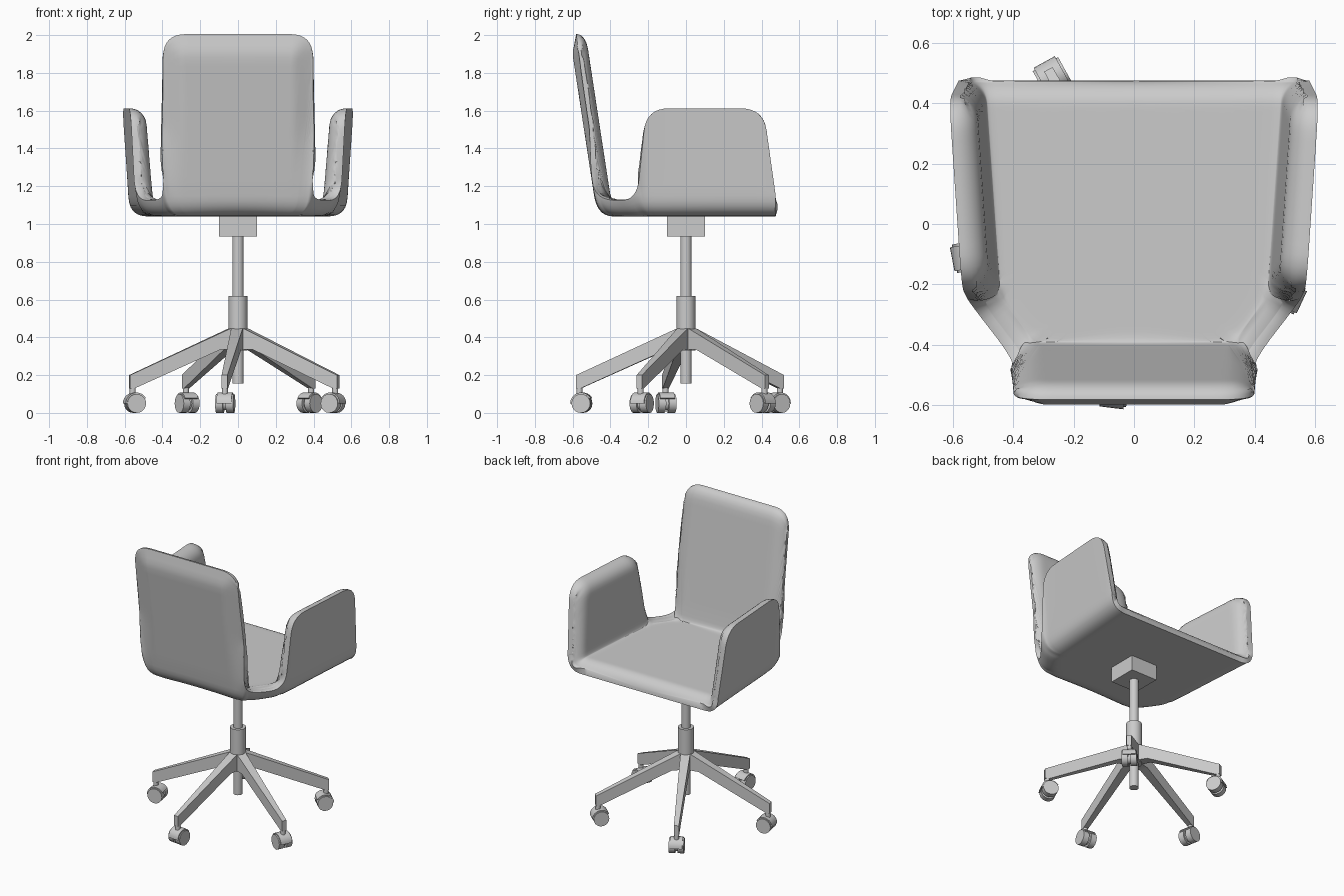
import bpy, bmesh, math
from mathutils import Vector, Matrix, kdtree

cube = bpy.data.objects.get("Cube")
if cube:
    bpy.data.objects.remove(cube, do_unlink=True)

grey = bpy.data.materials.new("plain grey")
grey.use_nodes = True
COLOR = (0.6, 0.6, 0.6, 1)
grey.diffuse_color = COLOR
grey.node_tree.nodes["Principled BSDF"].inputs["Base Color"].default_value = COLOR


def finish(bm, name, angle=35):
    bmesh.ops.recalc_face_normals(bm, faces=bm.faces)
    mesh = bpy.data.meshes.new(name)
    bm.to_mesh(mesh)
    bm.free()
    mesh.materials.append(grey)
    obj = bpy.data.objects.new(name, mesh)
    bpy.context.collection.objects.link(obj)
    bpy.ops.object.select_all(action='DESELECT')
    obj.select_set(True)
    bpy.context.view_layer.objects.active = obj
    bpy.ops.object.shade_smooth_by_angle(angle=math.radians(angle))
    return obj


def cylinder(name, radius, z0, z1, sides=24):
    bm = bmesh.new()
    bmesh.ops.create_cone(bm, cap_ends=True, segments=sides, radius1=radius, radius2=radius,
                          depth=z1 - z0, matrix=Matrix.Translation((0, 0, (z0 + z1) / 2)))
    return finish(bm, name)


def extrude_profile(bm, points, half_width):
    """Extrude an (r, z) outline along y; half_width is a function of r."""
    sides = [[bm.verts.new((r, s * half_width(r), z)) for r, z in points] for s in (-1, 1)]
    bm.faces.new(sides[0])
    bm.faces.new(sides[1][::-1])
    for i in range(len(points)):
        j = (i + 1) % len(points)
        bm.faces.new((sides[0][i], sides[1][i], sides[1][j], sides[0][j]))


def bend(a, corner, b, steps):
    """Points of a soft corner between a and b."""
    out = []
    for k in range(steps + 1):
        t = k / steps
        out.append(a * (1 - t) ** 2 + corner * (2 * t * (1 - t)) + b * t * t)
    return out


# ---- Shell: rim point (x, y, z) paired with the floor corner below it (x, y)
FLOOR, FRONT = 1.04, 0.475
THICK, ROLL = 0.085, 0.085
KEYS = [Vector(k) for k in (
    (0.58, FRONT, 1.15, 0.575, FRONT),
    (0.612, 0.41, 1.612, 0.57, 0.40),
    (0.57, -0.21, 1.612, 0.53, -0.17),
    (0.545, -0.26, 1.125, 0.52, -0.23),
    (0.405, -0.44, 1.125, 0.40, -0.41),
    (0.395, -0.50, 1.2, 0.37, -0.46),
    (0.395, -0.616, 2.0, 0.30, -0.47),
    (0.0, -0.616, 2.0, 0.0, -0.47))]


def rim_path(keys, radius, spacing):
    """Round the corners, then sample at even spacing along the rim."""
    pts = [keys[0]]
    for a, c, b in zip(keys, keys[1:], keys[2:]):
        la, lb = (a - c).xyz.length, (b - c).xyz.length
        pts += bend(c + (a - c) * min(radius / la, 0.45), c,
                    c + (b - c) * min(radius / lb, 0.45), 8)
    pts.append(keys[-1])
    path = []
    for a, b in zip(pts, pts[1:]):
        n = max(1, round((b - a).xyz.length / spacing))
        path += [a + (b - a) * (k / n) for k in range(n)]
    return path + [pts[-1]]


def column(key, mirror):
    """One rib of the shell: seat centre, soft floor corner, wall, rim."""
    rim = Vector(key[:3])
    corner = Vector((key[3], key[4], FLOOR))
    centre = Vector((0, FRONT + (key[4] - FRONT) * 0.6, FLOOR))
    wall, floor = rim - corner, centre - corner
    e = min(0.11, 0.9 * wall.length)
    a, b = corner + floor.normalized() * e, corner + wall.normalized() * e
    pts = [centre.lerp(a, k / 12) for k in range(12)] + bend(a, corner, b, 7)
    pts += [b.lerp(rim, 1 - (1 - k / 16) ** 2) for k in range(1, 17)]
    return [Vector((p.x * mirror, p.y, p.z)) for p in pts]


half = rim_path(KEYS, 0.12, 0.018)
columns = [column(k, 1) for k in half] + [column(k, -1) for k in half[-2::-1]]
sheet = bmesh.new()
grid = [[sheet.verts.new(p) for p in col] for col in columns]
for c0, c1 in zip(grid, grid[1:]):
    for j in range(len(c0) - 1):
        sheet.faces.new((c0[j], c1[j], c1[j + 1], c0[j + 1]))
bmesh.ops.remove_doubles(sheet, verts=sheet.verts, dist=0.0004)
sheet.normal_update()
sheet.verts.index_update()

border = [v for v in sheet.verts if v.is_boundary]
tree = kdtree.KDTree(len(border))
for i, v in enumerate(border):
    tree.insert(v.co, i)
tree.balance()

# Thicken towards the inside with a rolled rim; the back also curls forward at its edges
shell = bmesh.new()
outer, inner = [], []
for v in sheet.verts:
    d = tree.find(v.co)[2]
    curl = 0.035 * min(1, max(0, (v.co.z - 1.2) / 0.3)) if v.co.y < -0.4 else 0
    t = min(d / ROLL, 1)
    roll = math.sqrt(max(0, 1 - (1 - t) ** 2))
    outer.append(shell.verts.new(v.co + v.normal * curl * (1 - min(d / 0.1, 1))))
    inner.append(outer[-1] if v.is_boundary else
                 shell.verts.new(v.co + v.normal * (curl + (THICK - curl) * roll)))
for f in sheet.faces:
    ids = [v.index for v in f.verts]
    shell.faces.new([outer[i] for i in reversed(ids)])
    top = [inner[i] for i in ids]
    if not shell.faces.get(top):
        shell.faces.new(top)
sheet.free()
finish(shell, "seat_shell", 50)

# ---- Bracket and gas lift
bm = bmesh.new()
bmesh.ops.create_cube(bm, size=1, matrix=Matrix.Translation((0, 0, 0.99))
                      @ Matrix.Diagonal((0.2, 0.2, 0.11, 1)))
finish(bm, "seat_bracket")
cylinder("lift_rod", 0.03, 0.155, 0.95)
cylinder("lift_sleeve", 0.05, 0.455, 0.62)
cylinder("base_hub", 0.05, 0.33, 0.455)

# ---- Five legs with twin-wheel castors
LEG = [(0.0, 0.455), (0.05, 0.445), (0.585, 0.2), (0.585, 0.13), (0.56, 0.13), (0.1, 0.335), (0, 0.335)]
REACH, WHEEL = 0.555, 0.05
for i in range(5):
    spin = Matrix.Rotation(math.radians(47 + 72 * i), 4, 'Z')

    bm = bmesh.new()
    extrude_profile(bm, LEG, lambda r: 0.032 - 0.028 * r)
    bm.transform(spin)
    finish(bm, f"leg_{i + 1}", 30)

    bm = bmesh.new()
    bmesh.ops.create_cone(bm, cap_ends=True, segments=12, radius1=0.016, radius2=0.016,
                          depth=0.1, matrix=Matrix.Translation((0.568, 0, 0.1)))
    bm.transform(spin)
    finish(bm, f"castor_stem_{i + 1}")

    bm = bmesh.new()
    for offset, radius, depth in ((-0.028, WHEEL, 0.04), (0.028, WHEEL, 0.04), (0, 0.036, 0.03)):
        place = Matrix.Translation((REACH, offset, WHEEL)) @ Matrix.Rotation(math.pi / 2, 4, 'X')
        bmesh.ops.create_cone(bm, cap_ends=True, segments=20, radius1=radius, radius2=radius,
                              depth=depth, matrix=place)
    bm.transform(spin)
    finish(bm, f"castor_wheels_{i + 1}")

    bm = bmesh.new()
    arc = [math.radians(15 * k) for k in range(11)]
    hood = [(REACH + 0.058 * math.cos(a), WHEEL + 0.058 * math.sin(a)) for a in arc]
    hood += [(REACH + 0.046 * math.cos(a), WHEEL + 0.046 * math.sin(a)) for a in reversed(arc)]
    extrude_profile(bm, hood, lambda r: 0.04)
    bm.transform(spin)
    finish(bm, f"castor_hood_{i + 1}")
